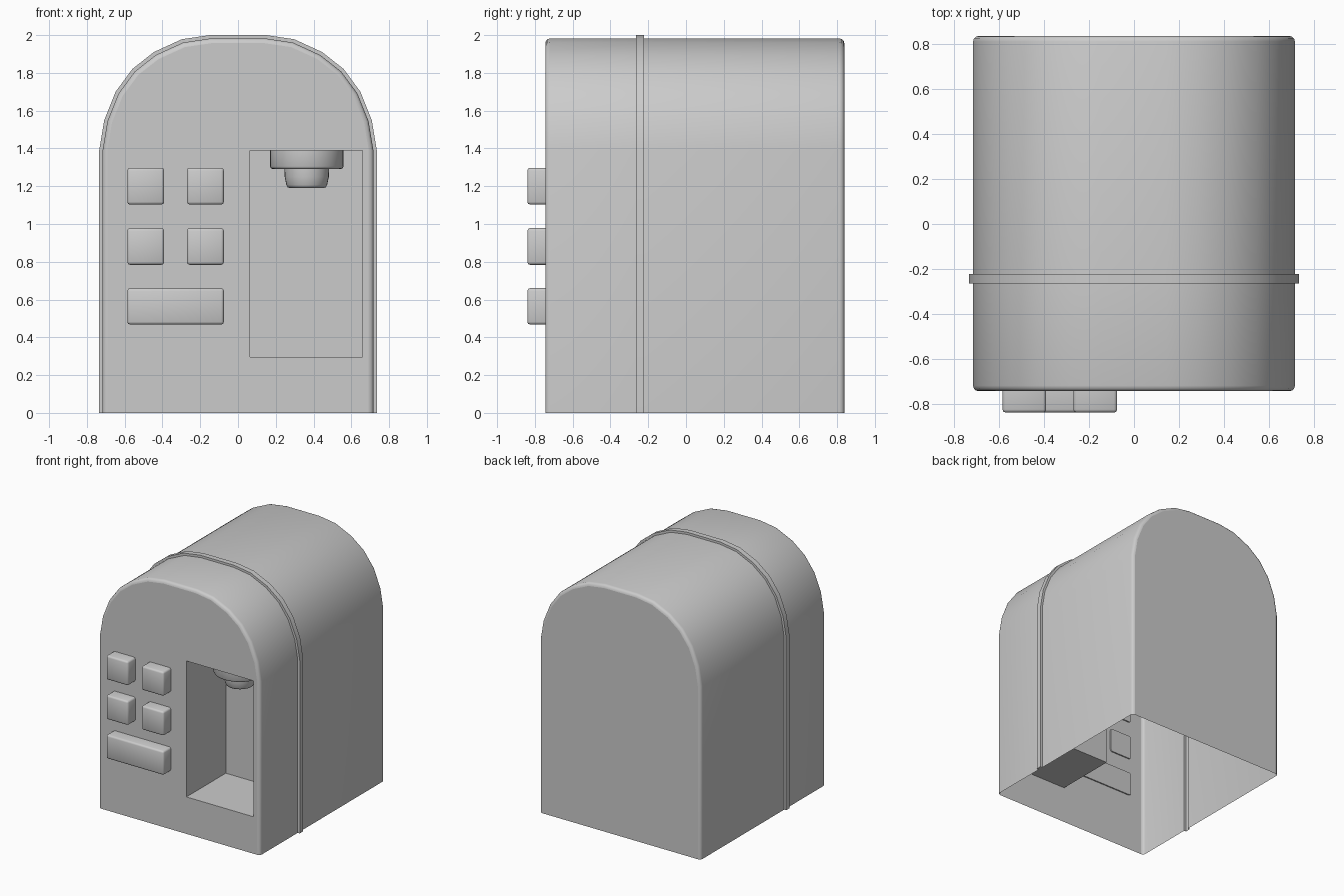
import bpy, bmesh, math

if "Cube" in bpy.data.objects:
    bpy.data.objects.remove(bpy.data.objects["Cube"])

SPRING = 1.39                      # height where the arch starts
HALF_W, RISE = 0.735, 0.61         # outer (trim band) half width and arch rise
ARCH = [(0.735, 1.39), (0.708, 1.55), (0.648, 1.70), (0.56, 1.82),
        (0.446, 1.91), (0.298, 1.978), (0.15, 2.0)]


def profile(d):
    """Arched outline in XZ, inset by d, from right foot to left foot."""
    right = [(HALF_W - d, 0.0)]
    for x, z in ARCH:
        right.append((x * (HALF_W - d) / HALF_W,
                      SPRING + (z - SPRING) * (RISE - d) / RISE))
    return right + [(-x, z) for x, z in reversed(right)]


def finish(bm, name, angle=35):
    bmesh.ops.recalc_face_normals(bm, faces=bm.faces)
    me = bpy.data.meshes.new(name)
    bm.to_mesh(me)
    bm.free()
    ob = bpy.data.objects.new(name, me)
    bpy.context.collection.objects.link(ob)
    bpy.ops.object.select_all(action='DESELECT')
    ob.select_set(True)
    bpy.context.view_layer.objects.active = ob
    bpy.ops.object.shade_smooth_by_angle(angle=math.radians(angle))
    return ob


# Body shell: arched sections lofted along y, open underneath, with raised band
FRONT, BACK, R, D = -0.745, 0.838, 0.025, 0.018
arc = [(R * (1 - math.sin(a)), R * (1 - math.cos(a)))
       for a in (math.radians(30 * i) for i in range(4))]
sections = [(FRONT + dy, D + dd) for dd, dy in arc]
sections += [(-0.265, D), (-0.265, 0.0), (-0.222, 0.0), (-0.222, D)]
sections += [(BACK - dy, D + dd) for dd, dy in reversed(arc)]

bm = bmesh.new()
rings = [[bm.verts.new((x, y, z)) for x, z in profile(d)] for y, d in sections]
for a, b in zip(rings, rings[1:]):
    for i in range(len(a) - 1):
        bm.faces.new((a[i], a[i + 1], b[i + 1], b[i]))
bm.faces.new(rings[-1])

# Dispensing niche: rectangular recess cut into the front face
NX0, NX1, NZ0, NZ1, NY = 0.063, 0.66, 0.297, 1.39, -0.245
rect = [(NX0, NZ0), (NX1, NZ0), (NX1, NZ1), (NX0, NZ1)]
mouth = [bm.verts.new((x, FRONT, z)) for x, z in rect]
inner = [bm.verts.new((x, NY, z)) for x, z in rect]
for i in range(4):
    j = (i + 1) % 4
    bm.faces.new((mouth[i], mouth[j], inner[j], inner[i]))
bm.faces.new(inner)

# Front face around the niche opening
outline = rings[0]
bm.edges.new((outline[-1], outline[0]))
edges = [bm.edges.get((loop[i - 1], loop[i]))
         for loop in (outline, mouth) for i in range(len(loop))]
bmesh.ops.triangle_fill(bm, use_beauty=True, use_dissolve=False, edges=edges,
                        normal=(0, -1, 0))
body = finish(bm, "body_shell")
for p in body.data.polygons:       # keep the front and back panels flat
    if abs(p.normal.y) > 0.999:
        p.use_smooth = False


# Control buttons: rounded blocks on the front
def button(name, x0, x1, z0, z1):
    y0, y1 = -0.84, -0.735
    bm = bmesh.new()
    bmesh.ops.create_cube(bm, size=1)
    for v in bm.verts:
        v.co = ((x0 + x1) / 2 + v.co.x * (x1 - x0),
                (y0 + y1) / 2 + v.co.y * (y1 - y0),
                (z0 + z1) / 2 + v.co.z * (z1 - z0))
    edges = [e for e in bm.edges if any(v.co.y < -0.8 for v in e.verts)]
    bmesh.ops.bevel(bm, geom=edges, offset=0.014, segments=2, profile=0.5,
                    affect='EDGES')
    finish(bm, name, 50)


for r, z in enumerate((1.103, 0.784)):
    for c, x in enumerate((-0.586, -0.27)):
        button(f"button_{r}_{c}", x, x + 0.195, z, z + 0.194)
button("wide_button", -0.586, -0.075, 0.468, 0.66)


# Nozzle: stepped round spout under the niche ceiling
def lathe(name, pts, cx, cy, n=32):
    bm = bmesh.new()
    rings = [[bm.verts.new((cx + r * math.cos(2 * math.pi * i / n),
                            cy + r * math.sin(2 * math.pi * i / n), z))
              for i in range(n)] for r, z in pts]
    for a, b in zip(rings, rings[1:]):
        for i in range(n):
            j = (i + 1) % n
            bm.faces.new((a[i], a[j], b[j], b[i]))
    bm.faces.new(rings[0])
    bm.faces.new(rings[-1])
    finish(bm, name, 50)


lathe("nozzle_collar", [(0.195, 1.389), (0.195, 1.305), (0.19, 1.295),
                        (0.18, 1.29)], 0.364, -0.495)
lathe("nozzle_tip", [(0.118, 1.292), (0.117, 1.25), (0.108, 1.207),
                     (0.102, 1.195), (0.09, 1.19)], 0.364, -0.495)
